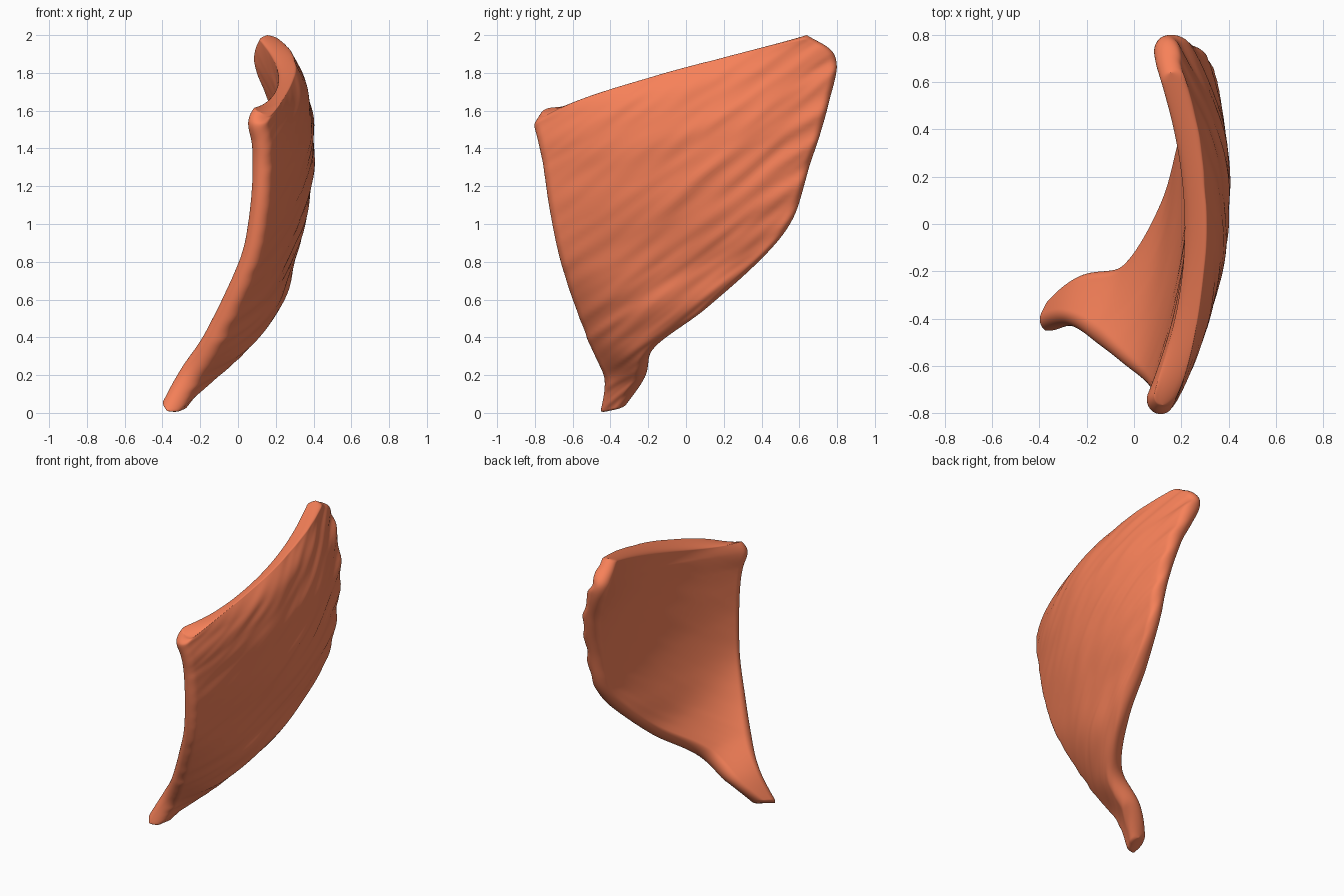
import bpy, bmesh, math
from mathutils import Vector, noise

if "Cube" in bpy.data.objects:
    bpy.data.objects.remove(bpy.data.objects["Cube"])

# Rows from the lower tendon to the upper rim:
# front edge (y, z), back edge (y, z), centre x at front / middle / back, thickness, inner belly
ROWS = [
    (-.45, .01, -.32, .04, -.375, -.345, -.31, .115, 0),
    (-.43, .20, -.22, .19, -.265, -.225, -.17, .13, 0),
    (-.51, .42, -.16, .36, -.145, -.04, .00, .13, 0),
    (-.60, .64, .12, .57, -.03, .12, .165, .12, 0),
    (-.67, .85, .38, .80, .06, .21, .235, .11, .01),
    (-.72, 1.10, .56, 1.02, .10, .29, .28, .105, .04),
    (-.75, 1.31, .65, 1.30, .11, .33, .275, .105, .06),
    (-.775, 1.43, .74, 1.59, .105, .34, .23, .11, .06),
    (-.795, 1.53, .79, 1.87, .085, .31, .12, .11, .04),
    (-.765, 1.59, .64, 2.0, .12, .255, .155, .10, 0),
]
NU, NV = 80, 130


def row_at(t):
    """Smooth interpolation between the rows."""
    f = min(max(t, 0), 1) * (len(ROWS) - 1)
    i = min(int(f), len(ROWS) - 2)
    u = f - i
    p = [ROWS[min(max(i + k, 0), len(ROWS) - 1)] for k in (-1, 0, 1, 2)]
    return [b + .5 * u * (c - a + u * (2*a - 5*b + 4*c - d + u * (3*(b - c) + d - a)))
            for a, b, c, d in zip(*p)]


def centre(s, t):
    yf, zf, yb, zb, xf, xm, xb = row_at(t)[:7]
    x = xf * (1-s) * (1-2*s) + 4 * xm * s * (1-s) + xb * s * (2*s-1)
    return Vector((x, yf + (yb - yf) * s, zf + (zb - zf) * s))


def rounded(d, r):
    """Thickness factor falling to zero at a rounded edge, d away from it."""
    k = min(d / r, 1)
    return math.sqrt(max(0, 1 - (1 - k) ** 2))


def surface_point(s, t, side):
    p = centre(s, t)
    e = .004
    s0, s1 = max(s - e, 0), min(s + e, 1)
    t0, t1 = max(t - e, 0), min(t + e, 1)
    n = (centre(s1, t) - centre(s0, t)).cross(centre(s, t1) - centre(s, t0)).normalized()
    r = row_at(t)
    width = math.hypot(r[2] - r[0], r[3] - r[1])
    edge = rounded(min(s, 1 - s) * width, min(.05, width * .5)) * rounded(min(t, 1 - t), .02)
    off = r[7] / 2
    if side < 0:
        off += r[8] * 4 * s * (1 - s)
    # Diagonal muscle fibres, strongest low down and at the back
    along, across = p.y * .8 + p.z * .6, p.z * .8 - p.y * .6
    fibre = noise.noise((along * 2.4, across * 14, side * 3)) \
        + .4 * noise.noise((along * 4, across * 28, side * 7))
    fade = (.35 + .75 * s) * min(1, (1 - t) * 5 + .2)
    off += fibre * (.016 if side > 0 else .003) * fade
    return p + n * side * off * edge


# Muscle sheet: outer and inner skins welded along the rim
bm = bmesh.new()
for side in (1, -1):
    grid = [[bm.verts.new(surface_point(.5 - .5 * math.cos(math.pi * i / NU),
                                        .5 - .5 * math.cos(math.pi * j / NV), side))
             for i in range(NU + 1)] for j in range(NV + 1)]
    for j in range(NV):
        for i in range(NU):
            bm.faces.new((grid[j][i], grid[j][i+1], grid[j+1][i+1], grid[j+1][i]))
bmesh.ops.remove_doubles(bm, verts=bm.verts, dist=.0001)
bmesh.ops.recalc_face_normals(bm, faces=bm.faces)
for f in bm.faces:
    f.smooth = True
mesh = bpy.data.meshes.new("muscle_sheet")
bm.to_mesh(mesh)
bm.free()
muscle = bpy.data.objects.new("muscle_sheet", mesh)
bpy.context.collection.objects.link(muscle)

# Muscle colour
mat = bpy.data.materials.new("muscle_red")
mat.diffuse_color = (.93, .22, .10, 1)
mat.use_nodes = True
mat.node_tree.nodes["Principled BSDF"].inputs["Base Color"].default_value = mat.diffuse_color
mesh.materials.append(mat)
